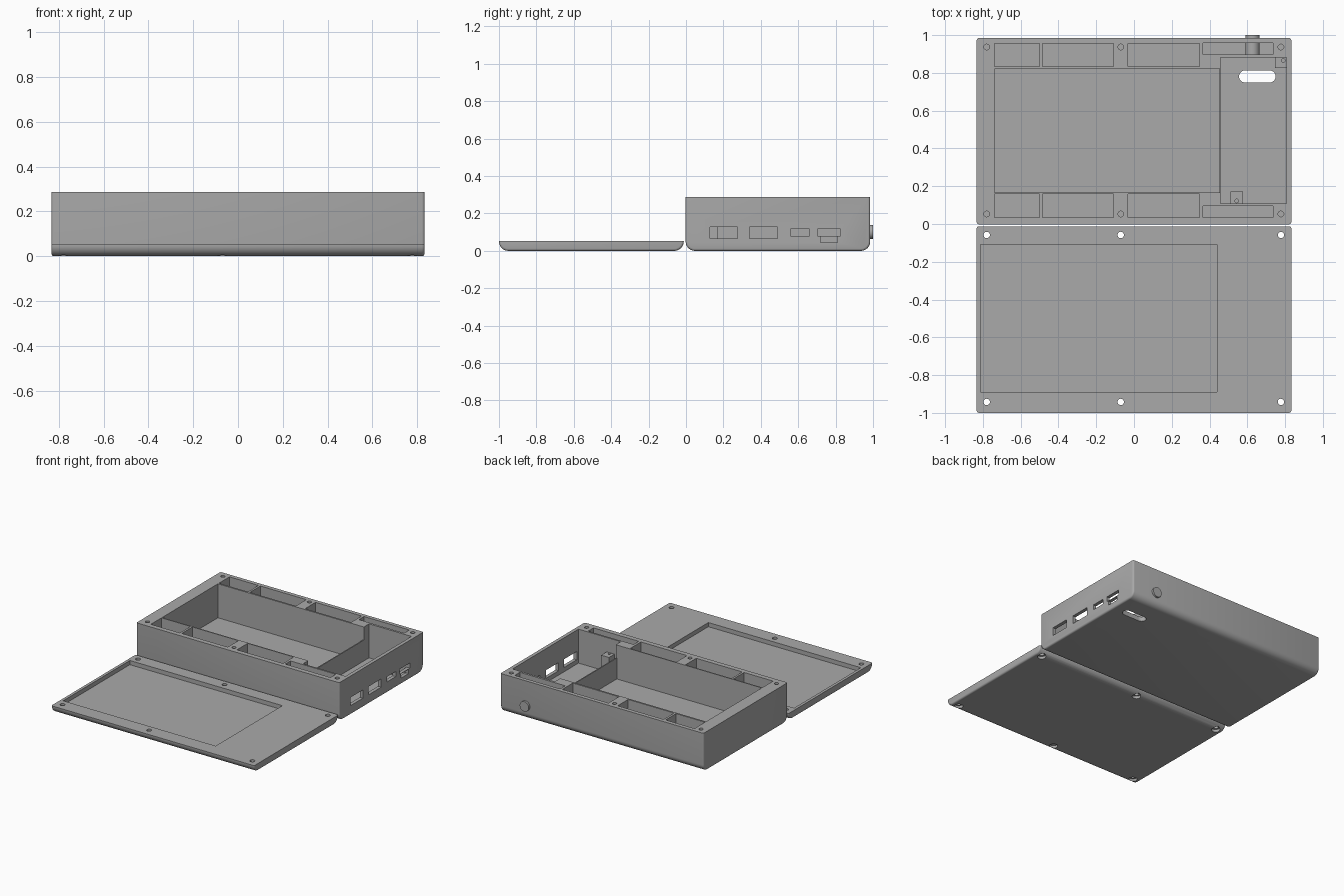
import bpy, bmesh, math
from mathutils import Matrix

if "Cube" in bpy.data.objects:
    bpy.data.objects.remove(bpy.data.objects["Cube"])

grey = bpy.data.materials.new("matte_grey")
grey.diffuse_color = (0.4, 0.4, 0.4, 1)
grey.use_nodes = True
grey.node_tree.nodes["Principled BSDF"].inputs["Base Color"].default_value = grey.diffuse_color

HX, TOP, LID_TOP = 0.833, 0.287, 0.053


def make(name, bm):
    bmesh.ops.recalc_face_normals(bm, faces=bm.faces[:])
    me = bpy.data.meshes.new(name)
    bm.to_mesh(me)
    bm.free()
    me.materials.append(grey)
    ob = bpy.data.objects.new(name, me)
    bpy.context.collection.objects.link(ob)
    return ob


def add_box(bm, x0, x1, y0, y1, z0, z1):
    m = Matrix.Translation(((x0 + x1) / 2, (y0 + y1) / 2, (z0 + z1) / 2))
    m = m @ Matrix.Diagonal((x1 - x0, y1 - y0, z1 - z0, 1))
    bmesh.ops.create_cube(bm, size=1, matrix=m)


def box(name, *dims):
    bm = bmesh.new()
    add_box(bm, *dims)
    return make(name, bm)


def cylinder(name, x, y, z0, z1, r, r2=None, segs=24):
    bm = bmesh.new()
    bmesh.ops.create_cone(bm, cap_ends=True, segments=segs, radius1=r, radius2=r2 or r,
                          depth=z1 - z0, matrix=Matrix.Translation((x, y, (z0 + z1) / 2)))
    return make(name, bm)


def shell(name, y0, y1, z1):
    """Block with large rounded long bottom edges and small rounded end edges."""
    bm = bmesh.new()
    rad, tiny = 0.05, 0.012
    steps = 8
    arc = [(rad - rad * math.cos(i * math.pi / 2 / steps),
            rad - rad * math.sin(i * math.pi / 2 / steps)) for i in range(steps + 1)]
    prof = [(y0, z1)] + [(y0 + a, b) for a, b in arc]
    prof += [(y1 - a, b) for a, b in reversed(arc)] + [(y1, z1)]
    face = bm.faces.new([bm.verts.new((-HX, y, z)) for y, z in prof])
    ext = bmesh.ops.extrude_face_region(bm, geom=[face])
    verts = [v for v in ext["geom"] if isinstance(v, bmesh.types.BMVert)]
    bmesh.ops.translate(bm, verts=verts, vec=(2 * HX, 0, 0))
    bmesh.ops.recalc_face_normals(bm, faces=bm.faces[:])
    ends = [e for e in bm.edges
            if abs(e.verts[0].co.x - e.verts[1].co.x) < 1e-5
            and min(v.co.z for v in e.verts) < z1 - 1e-4]
    bmesh.ops.bevel(bm, geom=ends, offset=tiny, segments=3, profile=0.5, affect='EDGES')
    return make(name, bm)


def carve(ob, cutters):
    for c in cutters:
        mod = ob.modifiers.new("cut", 'BOOLEAN')
        mod.operation, mod.solver, mod.object = 'DIFFERENCE', 'EXACT', c
    bpy.context.view_layer.update()
    dg = bpy.context.evaluated_depsgraph_get()
    me = bpy.data.meshes.new_from_object(ob.evaluated_get(dg))
    ob.modifiers.clear()
    ob.data = me
    for c in cutters:
        bpy.data.objects.remove(c)


def smooth(ob):
    bpy.ops.object.select_all(action='DESELECT')
    ob.select_set(True)
    bpy.context.view_layer.objects.active = ob
    bpy.ops.object.shade_smooth_by_angle(angle=math.radians(32))


SCREWS = (-0.78, -0.07, 0.778)
FLOOR, UP = 0.035, 0.4

# Case body with its compartments
case = shell("case_body", -0.002, 0.985, TOP)
cuts = [box("main_bay", -0.739, 0.451, 0.167, 0.82, FLOOR, UP),
        box("side_bay", 0.459, 0.807, 0.108, 0.881, FLOOR, UP),
        box("divider_drop", 0.44, 0.47, 0.167, 0.82, 0.19, UP)]
for x0, x1 in ((-0.739, -0.501), (-0.485, -0.108), (-0.032, 0.346)):
    for y0, y1 in ((0.034, 0.159), (0.833, 0.955)):
        cuts.append(box("edge_pocket", x0, x1, y0, y1, FLOOR, UP))
for y0, y1 in ((0.034, 0.095), (0.897, 0.957)):
    cuts.append(box("slim_pocket", 0.364, 0.736, y0, y1, FLOOR, UP))

# Ports through the right wall
for y0, y1, z0, z1 in ((0.128, 0.275, 0.067, 0.128), (0.34, 0.489, 0.067, 0.128),
                       (0.559, 0.66, 0.08, 0.118), (0.703, 0.826, 0.08, 0.118),
                       (0.719, 0.81, 0.045, 0.077)):
    cuts.append(box("port", 0.79, 0.9, y0, y1, z0, z1))

# Slot through the floor: two round ends and a bar
bm = bmesh.new()
pts = []
for cx, a0 in ((0.718, -90), (0.588, 90)):
    for i in range(13):
        a = math.radians(a0 + 15 * i)
        pts.append(bm.verts.new((cx + 0.032 * math.cos(a), 0.781 + 0.032 * math.sin(a), -0.1)))
f = bm.faces.new(pts)
ext = bmesh.ops.extrude_face_region(bm, geom=[f])
bmesh.ops.translate(bm, vec=(0, 0, 0.2),
                    verts=[v for v in ext["geom"] if isinstance(v, bmesh.types.BMVert)])
cuts.append(make("floor_slot", bm))

for x in SCREWS:
    for y in (0.053, 0.937):
        cuts.append(cylinder("screw_hole", x, y, 0.12, UP, 0.015))
carve(case, cuts)
smooth(case)

# Corner mounting posts in the side bay
for name, d, hole in (("rear_post", (0.747, 0.808, 0.825, 0.882), (0.79, 0.866)),
                      ("front_post", (0.512, 0.576, 0.107, 0.172), (0.544, 0.122))):
    post = box(name, *d, FLOOR - 0.002, 0.18)
    carve(post, [cylinder("post_hole", *hole, 0.1, 0.3, 0.01, segs=16)])
    smooth(post)

# Round button through the back wall
knob = cylinder("back_button", 0, 0, -0.052, 0.052, 0.037, segs=32)
knob.data.transform(Matrix.Translation((0.628, 0.948, 0.101)) @ Matrix.Rotation(math.pi / 2, 4, 'X'))
smooth(knob)

# Lid lying in front, with recess and countersunk screw holes
lid = shell("lid", -1.0, -0.012, LID_TOP)
cuts = [box("lid_recess", -0.812, 0.44, -0.89, -0.108, 0.022, 0.2)]
for x in SCREWS:
    for y in (-0.058, -0.942):
        cuts.append(cylinder("lid_hole", x, y, -0.1, 0.2, 0.017))
        cuts.append(cylinder("lid_countersink", x, y, -0.02, 0.02, 0.029))
carve(lid, cuts)
smooth(lid)
